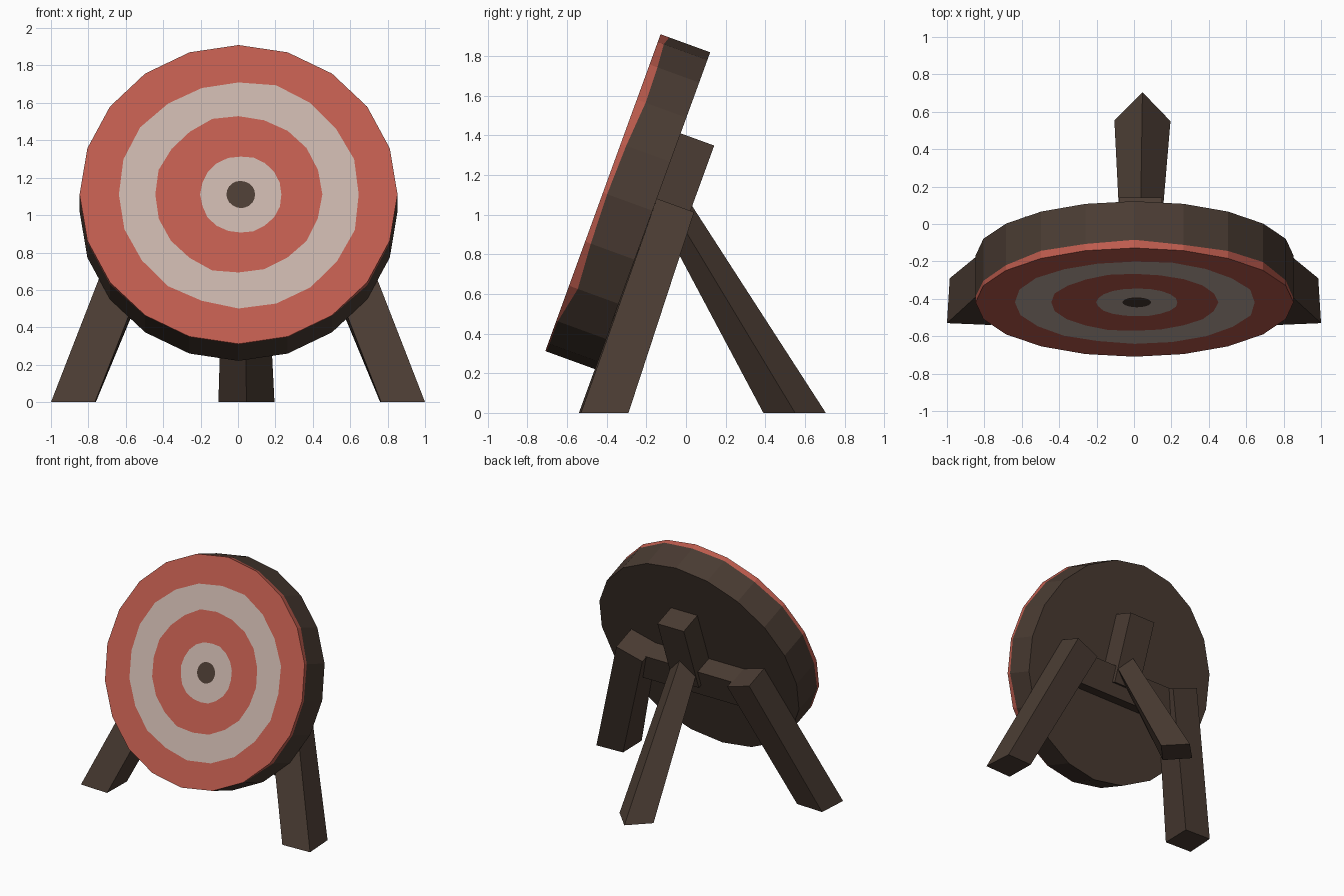
import bpy, bmesh, math, random
from mathutils import Vector

if "Cube" in bpy.data.objects:
    bpy.data.objects.remove(bpy.data.objects["Cube"])

random.seed(4)
TILT = math.radians(20)
C, S = math.cos(TILT), math.sin(TILT)


def P(x, s, d):
    """Point on the leaning back plane: s up the slope, d behind it."""
    return Vector((x, -0.54 + s * S + d * C, s * C - d * S))


def material(name, rgb):
    m = bpy.data.materials.new(name)
    m.diffuse_color = (*rgb, 1)
    m.use_nodes = True
    m.node_tree.nodes["Principled BSDF"].inputs["Base Color"].default_value = m.diffuse_color
    return m


wood = material("dark_wood", (0.069, 0.045, 0.033))
red = material("red_paint", (0.515, 0.107, 0.076))
white = material("off_white_paint", (0.565, 0.445, 0.395))


def finish(bm, name, mats):
    bmesh.ops.recalc_face_normals(bm, faces=bm.faces)
    me = bpy.data.meshes.new(name)
    bm.to_mesh(me)
    bm.free()
    for m in mats:
        me.materials.append(m)
    ob = bpy.data.objects.new(name, me)
    bpy.context.collection.objects.link(ob)
    return ob


def loft(name, bottom, top):
    """Four-sided beam between two corner loops."""
    bm = bmesh.new()
    a = [bm.verts.new(p) for p in bottom]
    b = [bm.verts.new(p) for p in top]
    bm.faces.new(a)
    bm.faces.new(b)
    for i in range(4):
        j = (i + 1) % 4
        bm.faces.new((a[i], a[j], b[j], b[i]))
    return finish(bm, name, [wood])


def plank(name, x0, x1, s0, s1, depth):
    rect = [(x0, 0), (x1, 0), (x1, depth), (x0, depth)]
    loft(name, [P(x, s0, d) for x, d in rect], [P(x, s1, d) for x, d in rect])


# Target disc: concentric rings from the bullseye out, then the rim to the back
N, R, SC, THICK = 20, 0.85, 1.085, 0.266
# (radius, depth from front, colour of the band leading to the next ring)
rings = [(0.077, 0, 1 + 1), (0.218, 0, 1), (0.448, 0, 2), (0.645, 0, 1),
         (R, 0, 1), (R, None, 0), (R, THICK, 0)]
bm = bmesh.new()
loops = []
for r, depth, _ in rings:
    loop = []
    for i in range(N):
        a = 2 * math.pi * i / N
        d = depth
        if d is None:  # uneven paint edge on the rim, thin at the bottom
            d = random.uniform(0.022, 0.048) if math.sin(a) > -0.6 else 0.008
        rr = r if r == R else r * random.uniform(0.985, 1.015)
        x0 = 0.015 if r < 0.3 else 0.003
        loop.append(bm.verts.new(P(x0 + rr * math.cos(a), SC + rr * math.sin(a), d - THICK)))
    loops.append(loop)
bm.faces.new(loops[0]).material_index = 0
bm.faces.new(loops[-1]).material_index = 0
for k in range(len(rings) - 1):
    for i in range(N):
        j = (i + 1) % N
        f = bm.faces.new((loops[k][i], loops[k][j], loops[k + 1][j], loops[k + 1][i]))
        f.material_index = rings[k][2]
finish(bm, "target_disc", [wood, red, white])

# Splayed front legs, mirrored
for side, name in ((-1, "left_leg"), (1, "right_leg")):
    foot = [Vector((side * x, y, 0)) for x, y in
            ((1.0, -0.53), (0.765, -0.54), (0.76, -0.30), (0.985, -0.29))]
    head = [P(side * x, s, d) for x, s, d in
            ((0.58, 1.15, 0), (0.37, 1.075, 0), (0.37, 1.075, 0.2), (0.58, 1.15, 0.2))]
    loft(name, foot, head)

# Crossbar between the legs and the short post above it
plank("crossbar", -0.47, 0.47, 0.85, 1.08, 0.15)
plank("back_post", -0.08, 0.15, 0.95, 1.5, 0.18)

# Rear prop leg: tapered, set diagonally
loft("rear_leg",
     [Vector(p) for p in ((0.045, 0.39, 0), (0.195, 0.55, 0), (0.045, 0.705, 0), (-0.105, 0.555, 0))],
     [Vector(p) for p in ((0.035, -0.105, 0.93), (0.145, -0.04, 0.98),
                          (0.035, 0.03, 1.045), (-0.075, -0.04, 0.98))])
